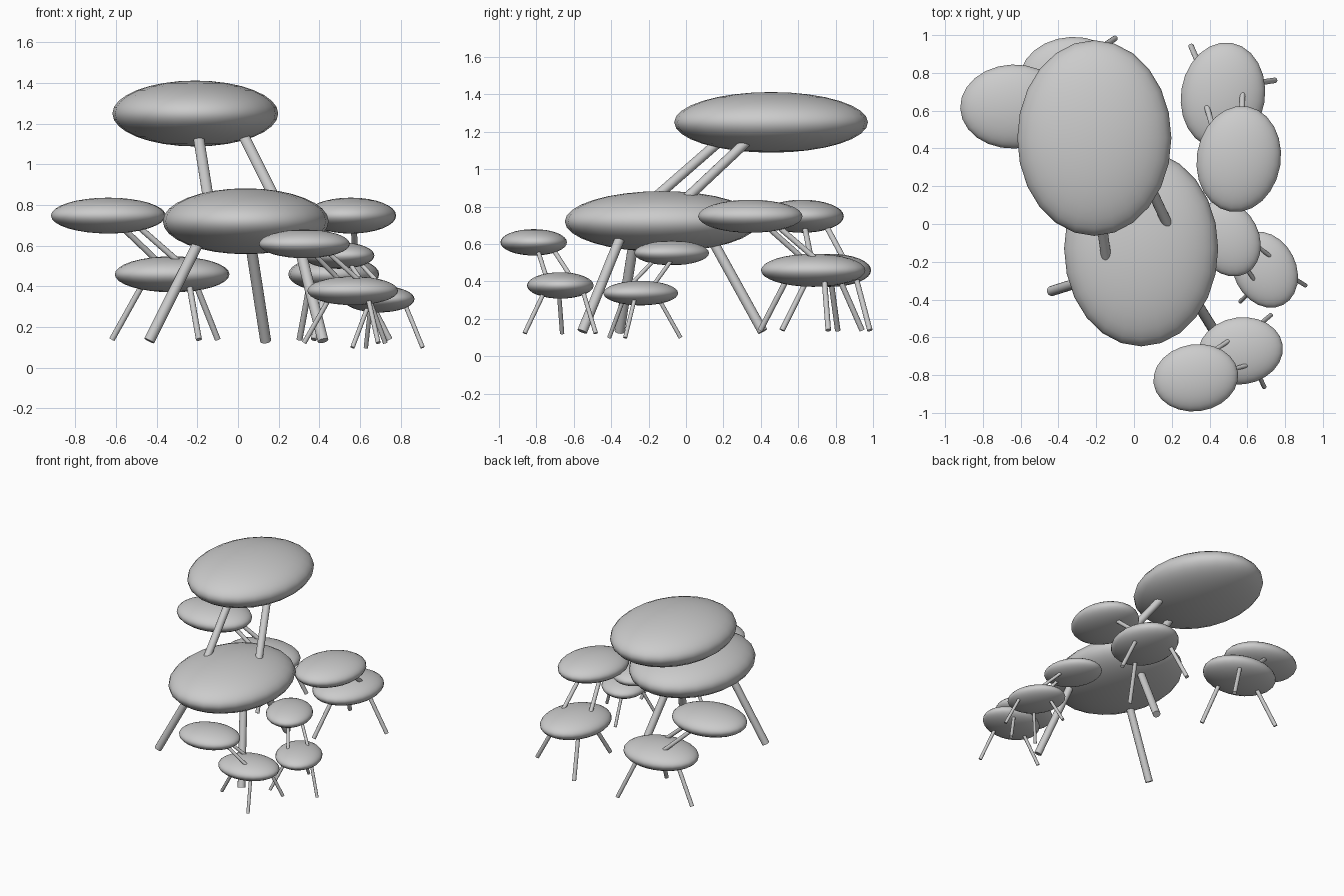
import bpy
from math import cos, sin
from math import radians
from mathutils import Vector, Matrix

if "Cube" in bpy.data.objects:
    bpy.data.objects.remove(bpy.data.objects["Cube"])

# Full-size chair, measured from the seat centre
PAD_RADII = (0.408, 0.518, 0.162)
BACK_OFFSET = (-0.248, 0.585, 0.53)
ROD_RADIUS = 0.027
LEGS = [  # (under seat, foot)
    ((-0.255, -0.156, -0.15), (-0.475, -0.225, -0.588)),
    ((0.03, 0.298, -0.15), (0.098, 0.54, -0.588)),
    ((0.27, -0.247, -0.15), (0.38, -0.425, -0.588)),
]
STRUTS = [  # (on seat, under backrest)
    ((-0.19, -0.01, 0.15), (-0.23, 0.277, 0.40)),
    ((0.125, 0.16, 0.15), (0.0, 0.426, 0.40)),
]


def finish(name, world):
    ob = bpy.context.object
    ob.name = name
    ob.matrix_world = world
    bpy.ops.object.shade_smooth_by_angle(angle=radians(40))


def pad(name, centre, frame):
    # Flattened ellipsoid cushion
    bpy.ops.mesh.primitive_uv_sphere_add(segments=24, ring_count=16, radius=1)
    finish(name, frame @ Matrix.Translation(centre)
           @ Matrix.Diagonal((*PAD_RADII, 1)))


def rod(name, a, b, frame, extend_a=0.0, extend_b=0.0):
    # Straight round bar, pushed past its ends into the cushions
    a, b = Vector(a), Vector(b)
    d = b - a
    a, b = a - d * extend_a, b + d * extend_b
    d = b - a
    bpy.ops.mesh.primitive_cylinder_add(vertices=16, radius=ROD_RADIUS, depth=d.length)
    finish(name, frame @ Matrix.Translation((a + b) / 2)
           @ d.to_track_quat('Z', 'Y').to_matrix().to_4x4())


def chair(label, seat, scale, angle):
    frame = (Matrix.Translation(seat) @ Matrix.Rotation(radians(angle), 4, 'Z')
             @ Matrix.Scale(scale, 4))
    pad(label + "_seat", (0, 0, 0), frame)
    pad(label + "_backrest", BACK_OFFSET, frame)
    for i, (top, foot) in enumerate(LEGS, 1):
        rod(f"{label}_leg_{i}", top, foot, frame, extend_a=0.2)
    for i, (low, high) in enumerate(STRUTS, 1):
        rod(f"{label}_back_strut_{i}", low, high, frame, 0.2, 0.2)


# One large chair and four scaled, turned copies
chair("large_chair", (0.038, -0.13, 0.72), 1.0, 0)
chair("left_medium_chair", (-0.324, 0.768, 0.459), 0.545, 92)
chair("right_medium_chair", (0.471, 0.68, 0.459), 0.545, 171)
chair("front_small_chair", (0.564, -0.672, 0.378), 0.435, 98)
chair("side_small_chair", (0.693, -0.242, 0.337), 0.405, 27)
